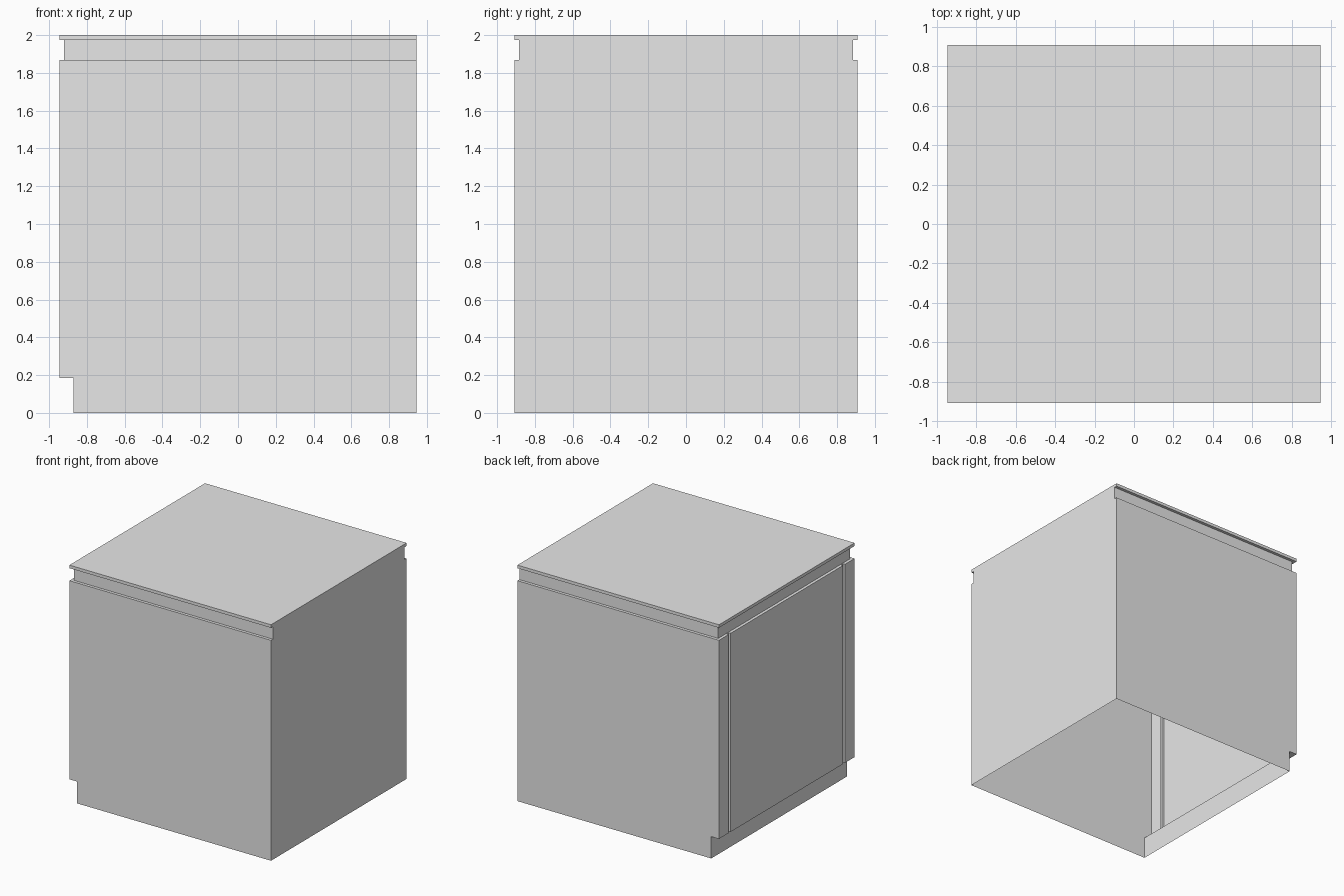
import bpy
import bmesh

cube = bpy.data.objects.get("Cube")
if cube:
    bpy.data.objects.remove(cube, do_unlink=True)

# Single grey finish
grey = bpy.data.materials.new("plain_grey")
grey.use_nodes = True
grey.diffuse_color = (0.8, 0.8, 0.8, 1)
grey.node_tree.nodes["Principled BSDF"].inputs["Base Color"].default_value = (0.8, 0.8, 0.8, 1)

HALF_X, HALF_Y = 0.945, 0.908
KICK, RECESS, GAP = 0.073, 0.025, 0.02      # depths of toe kick, finger recess, door gap
GAP_OUT, GAP_IN = 0.78, 0.752               # door gap edges along y


def ring(z, x_inset=0.0, y_inset=0.0, gap=0.0):
    """Plan outline at one height; the door side has two vertical gaps."""
    x, y = x_inset - HALF_X, HALF_Y - y_inset
    half = [(x, y), (x, GAP_OUT), (x + gap, GAP_OUT), (x + gap, GAP_IN), (x, GAP_IN)]
    door_side = half + [(px, -py) for px, py in reversed(half)]
    return [(px, py, z) for px, py in [(HALF_X, -y), (HALF_X, y)] + door_side]


# Outlines from the floor to the top lip
RINGS = [
    ring(0.0, KICK), ring(0.185, KICK),
    ring(0.185, gap=GAP), ring(1.868, gap=GAP),
    ring(1.868, RECESS, RECESS), ring(1.974, RECESS, RECESS),
    ring(1.974), ring(2.0),
]
TOP = len(RINGS) - 1
SIDES = len(RINGS[0])
END, BACK, FRONT = 0, 1, SIDES - 1
DOOR = (6, 2, 3)


def panel(side, low, high):
    """Wall of one outline side, running through a span of outlines."""
    levels = range(low, high + 1)
    nxt = (side + 1) % SIDES
    return [RINGS[k][nxt] for k in levels] + [RINGS[k][side] for k in reversed(levels)]


def build(name, faces):
    bm = bmesh.new()
    for points in faces:
        bm.faces.new([bm.verts.new(p) for p in reversed(points)])
    bmesh.ops.remove_doubles(bm, verts=bm.verts, dist=0.0005)
    slivers = [f for f in bm.faces if f.calc_area() < 1e-6]
    bmesh.ops.delete(bm, geom=slivers, context='FACES')
    bmesh.ops.dissolve_limit(bm, angle_limit=0.01, verts=bm.verts, edges=bm.edges)
    mesh = bpy.data.meshes.new(name)
    bm.normal_update()
    bm.to_mesh(mesh)
    bm.free()
    mesh.materials.append(grey)
    bpy.context.collection.objects.link(bpy.data.objects.new(name, mesh))


# Shell: flat end, front and back walls, stepped door side, worktop; open below
shell = [panel(END, 0, TOP)]
for wall in (FRONT, BACK):
    shell.append(panel(wall, 0, 3))
    shell += [panel(wall, k, k + 1) for k in range(3, TOP)]
for side in range(BACK + 1, FRONT):
    shell += [panel(side, k, k + 1) for k in range(TOP) if (side, k, k + 1) != DOOR]
shell.append(list(reversed(RINGS[TOP])))
build("cabinet_shell", shell)

# Door between the two vertical gaps
build("door_panel", [panel(*DOOR)])
